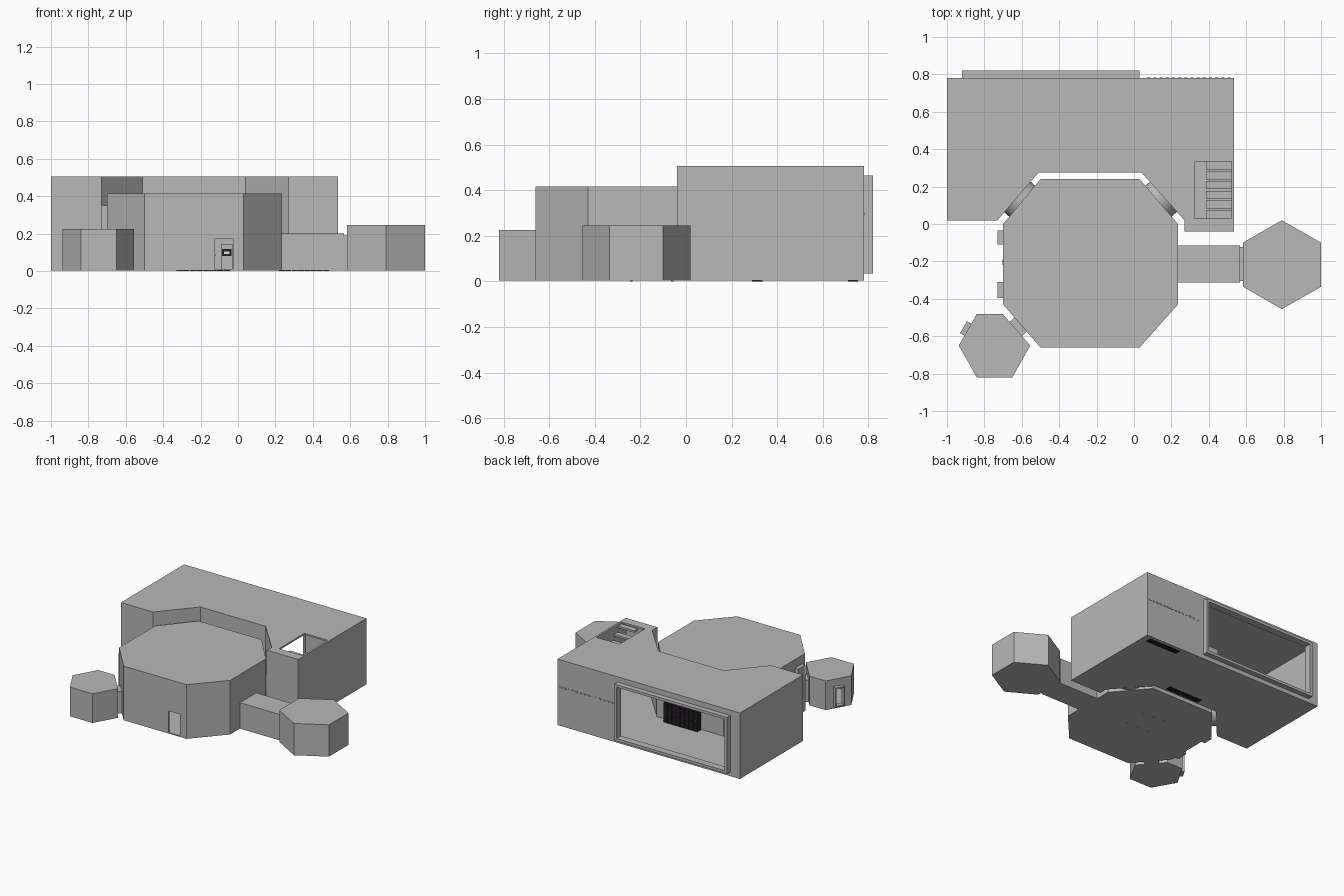
import bpy, bmesh, math
from mathutils import Vector, Matrix

if "Cube" in bpy.data.objects:
    bpy.data.objects.remove(bpy.data.objects["Cube"])


def material(name, c):
    m = bpy.data.materials.new(name)
    m.diffuse_color = (*c, 1)
    m.use_nodes = True
    m.node_tree.nodes["Principled BSDF"].inputs["Base Color"].default_value = m.diffuse_color
    return m


GREY = material("wall_grey", (0.48, 0.48, 0.48))
DARK = material("rack_dark", (0.018, 0.01, 0.018))
LIGHT = material("indicator_white", (0.75, 0.75, 0.75))
FLOOR = 0.003


def finish(name, bm, mat):
    bmesh.ops.recalc_face_normals(bm, faces=bm.faces)
    me = bpy.data.meshes.new(name)
    bm.to_mesh(me)
    bm.free()
    me.materials.append(mat)
    ob = bpy.data.objects.new(name, me)
    bpy.context.collection.objects.link(ob)
    return ob


def prism(name, pts, z0, z1, mat=GREY):
    bm = bmesh.new()
    f = bm.faces.new([bm.verts.new((x, y, z0)) for x, y in pts])
    up = bmesh.ops.extrude_face_region(bm, geom=[f])["geom"]
    bmesh.ops.translate(bm, vec=(0, 0, z1 - z0),
                        verts=[v for v in up if isinstance(v, bmesh.types.BMVert)])
    return finish(name, bm, mat)


def add_box(bm, x0, x1, y0, y1, z0, z1, rot=0.0):
    # rot turns the box about its own vertical axis
    c = Vector(((x0 + x1) / 2, (y0 + y1) / 2, (z0 + z1) / 2))
    m = (Matrix.Translation(c) @ Matrix.Rotation(rot, 4, 'Z')
         @ Matrix.Diagonal((x1 - x0, y1 - y0, z1 - z0, 1)))
    bmesh.ops.create_cube(bm, size=1, matrix=m)


def boxes(name, items, mat=GREY):
    bm = bmesh.new()
    for it in items:
        add_box(bm, *it)
    return finish(name, bm, mat)


def inset(pts, d):
    # move every outline edge inward by d
    area = sum(a[0] * b[1] - b[0] * a[1] for a, b in zip(pts, pts[1:] + pts[:1]))
    s = 1 if area > 0 else -1
    out = []
    for i, p in enumerate(pts):
        p = Vector(p)
        e0 = (p - Vector(pts[i - 1])).normalized()
        e1 = (Vector(pts[(i + 1) % len(pts)]) - p).normalized()
        n0, n1 = Vector((-e0.y, e0.x)) * s, Vector((-e1.y, e1.x)) * s
        out.append(tuple(p + (n0 + n1) * d / (1 + n0.dot(n1))))
    return out


def cut(ob, cutter):
    mod = ob.modifiers.new("cut", 'BOOLEAN')
    mod.operation, mod.solver, mod.object = 'DIFFERENCE', 'EXACT', cutter
    bpy.context.view_layer.update()
    dg = bpy.context.evaluated_depsgraph_get()
    me = bpy.data.meshes.new_from_object(ob.evaluated_get(dg))
    ob.modifiers.clear()
    ob.data = me
    bpy.data.objects.remove(cutter)


def room(name, pts, h, wall=0.012):
    ob = prism(name, pts, FLOOR, h)
    cut(ob, prism("inner_space", inset(pts, wall), FLOOR + 0.008, h - wall))
    return ob


# Large hangar block with back opening and roof stair hole
hangar = room("hangar", [(-1, .78), (.535, .78), (.535, -.04), (.27, -.04), (.27, .02),
                         (.04, .275), (-.51, .275), (-.73, .02), (-1, .02)], .505)
cut(hangar, boxes("gate_cutter", [(-.9, .01, .74, .85, .055, .445)]))
cut(hangar, boxes("stair_cutter", [(.325, .52, .03, .335, .45, .55)]))
boxes("gate_frame", [(-.92, -.9, .765, .82, .035, .465), (.01, .03, .765, .82, .035, .465),
                     (-.9, .01, .765, .82, .445, .465), (-.9, .01, .765, .82, .035, .055)])

# Stair treads and upper floor below the roof hole
boxes("roof_stairs", [(.385, .52, .03 + i * .052, .073 + i * .052,
                       .475 - i * .042, .49 - i * .042) for i in range(6)])
boxes("upper_floor", [(.28, .523, -.02, .765, .235, .245)])

# Row of small slit windows on the back wall
boxes("window_row", [(.07 + i * .033, .088 + i * .033, .775, .784, .289, .301)
                     for i in range(14)])

# Equipment racks: one by the recess wall, one by the back wall
for name, x0, y0, w, side in (("recess_rack", -.33, .29, .29, 1), ("back_rack", .22, .71, .27, -1)):
    n, step = 8, w / 8
    boxes(name, [(x0 + i * step, x0 + (i + .9) * step, y0, y0 + .045, 0, .16)
                 for i in range(n)], DARK)
    y = y0 + .045 if side > 0 else y0
    boxes(name + "_lights", [(x0 + (i + .4) * step, x0 + (i + .5) * step, y - .002, y + .002,
                              .09, .094) for i in range(n)], LIGHT)

# Octagonal main hall with front doorway
hall = room("main_hall", [(-.5, .24), (.03, .24), (.235, 0), (.235, -.43), (.03, -.66),
                          (-.5, -.66), (-.7, -.43), (-.7, 0)], .415)
cut(hall, boxes("door_cutter", [(-.122, -.027, -.7, -.6, FLOOR + .008, .175)]))
boxes("side_door_posts", [(-.73, -.695, -.11, -.035, FLOOR, .35),
                          (-.73, -.695, -.395, -.31, FLOOR, .35)])
boxes("side_door_handle", [(-.704, -.698, -.22, -.19, .1, .14)])

# Hall furniture: table and console
boxes("table", [(-.34, -.12, -.25, -.05, .08, .09)] +
      [(x - .006, x + .006, y - .006, y + .006, 0, .08)
       for x in (-.32, -.23, -.14) for y in (-.24, -.06)])
boxes("console", [(-.09, -.03, .1, .16, .01, .145)])
boxes("console_screen", [(-.085, -.035, .096, .1, .08, .118)], DARK)
boxes("console_display", [(-.075, -.045, .093, .096, .092, .104)], LIGHT)

# Round passages joining hall and hangar on both diagonals
for name, x, nx in (("passage_right", .143, .755), ("passage_left", -.61, -.755)):
    bm = bmesh.new()
    q = Vector((nx, .656, 0)).to_track_quat('Z', 'Y').to_matrix().to_4x4()
    bmesh.ops.create_cone(bm, cap_ends=True, segments=32, radius1=.108, radius2=.108,
                          depth=.05, matrix=Matrix.Translation((x, .133, .112)) @ q)
    finish(name, bm, GREY)

# Corridor and right hexagonal pod
boxes("corridor", [(.23, .567, -.312, -.115, FLOOR, .2), (.56, .59, -.305, -.122, FLOOR, .19)])
prism("right_pod", [(.79, .02), (1, -.1), (1, -.335), (.79, -.455), (.582, -.335), (.582, -.1)],
      FLOOR, .245)

# Small left pod with open doorway and link to the hall
pod = room("left_pod", [(-.937, -.65), (-.84, -.48), (-.703, -.48), (-.555, -.65),
                        (-.65, -.82), (-.84, -.82)], .225)
a = math.atan2(.17, .097)
cx, cy = -.889, -.565
cut(pod, boxes("pod_door_cutter", [(cx - .027, cx + .027, cy - .03, cy + .03, .03, .16, a)]))
c, s = math.cos(a), math.sin(a)


def pod_part(u, w, z0, z1):
    # frame piece centred u along the wall and pushed slightly outward
    x, y = cx + u * c - .01 * s, cy + u * s + .01 * c
    return (x - w / 2, x + w / 2, y - .016, y + .016, z0, z1, a)


boxes("pod_door_frame", [pod_part(-.032, .01, .02, .17), pod_part(.032, .01, .02, .17),
                         pod_part(0, .054, .16, .17), pod_part(0, .054, .02, .03)])
boxes("pod_link", [(-.67, -.57, -.575, -.525, FLOOR, .17, math.radians(-49))])
